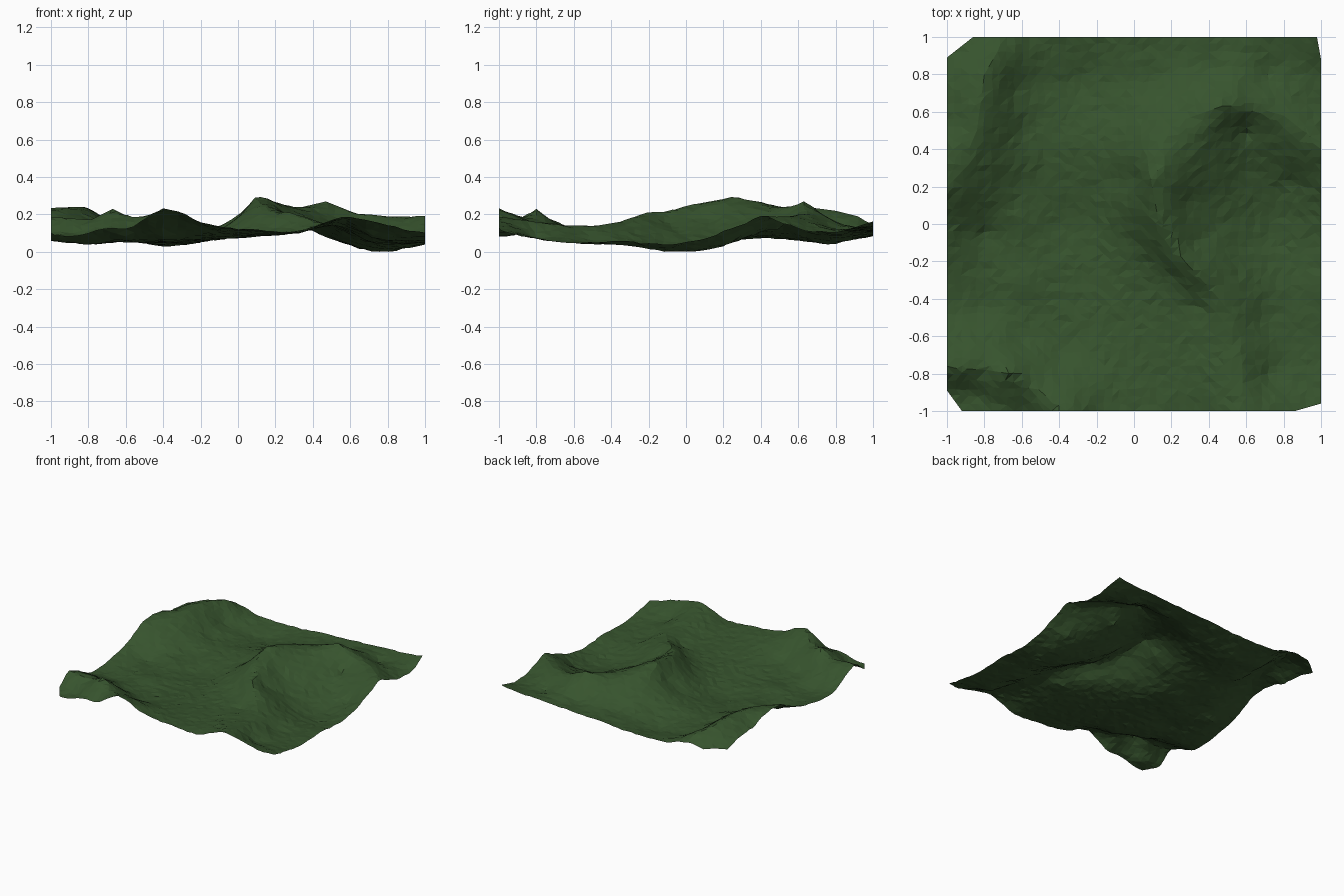
import bpy
import bmesh
import random
from math import hypot
from mathutils import Vector

random.seed(4)
cube = bpy.data.objects.get("Cube")
if cube:
    bpy.data.objects.remove(cube)

# Crest lines of the terrain: x, y, height in hundredths
EAST_CREST = [(58, -100, 20), (58, -80, 17), (57, -60, 14), (52, -48, 15), (42, -36, 17),
              (28, -21, 22), (19, -10, 23), (13, 2, 26), (9, 24, 30), (11, 36, 28),
              (18, 47, 26), (30, 57, 24), (47, 63, 28), (62, 63, 22), (80, 58, 20),
              (94, 47, 20), (100, 39, 20)]
WEST_CREST = [(-100, 18, 23), (-90, 36, 25), (-84, 50, 25), (-82, 65, 25), (-80, 80, 23),
              (-73, 92, 20), (-70, 100, 15)]
SOUTH_CREST = [(-100, -77, 20), (-79, -78, 18), (-67, -80, 24), (-55, -85, 19),
               (-47, -92, 21), (-40, -100, 24)]

# Spot heights between the crests
BASIN = [(75, 5, 1), (78, -10, 1), (60, -12, 5), (82, -22, 3), (45, 0, 10), (30, 12, 17),
         (32, -10, 16), (62, 30, 8), (85, 22, 5), (70, -50, 6), (72, -80, 8), (60, 50, 13),
         (100, -100, 12), (100, -80, 8), (100, -60, 6), (100, -35, 7), (100, 0, 6),
         (100, 20, 12), (75, -100, 17)]
VALLEY = [(-100, -50, 7), (-80, -45, 5), (-60, -62, 8), (-40, -70, 8), (-40, -30, 6),
          (-20, -50, 8), (0, -70, 10), (30, -70, 11), (20, -50, 10), (-100, -12, 11),
          (-80, -5, 5), (-60, 20, 8), (-60, -30, 8), (-60, 0, 8), (-40, 0, 4), (-20, 0, 6),
          (-30, 40, 10), (-60, 50, 10), (-10, 22, 12), (0, 24, 18), (0, -8, 13),
          (10, -20, 13), (21, -29, 13), (34, -43, 11), (-27, 77, 5), (-10, 60, 11),
          (-50, 80, 8), (-64, 72, 12)]
BORDER = [(-100, -90, 10), (-85, -90, 10), (-80, -100, 11), (-58, -100, 13), (-30, -100, 22),
          (-20, -100, 17), (-8, -100, 14), (10, -100, 13), (33, -100, 11), (-28, 100, 10),
          (9, 100, 12), (37, 100, 13), (10, 76, 11), (40, 82, 13), (72, 80, 12),
          (100, 52, 16), (100, 64, 12), (100, 80, 11), (100, 100, 18), (70, 100, 15),
          (-55, 100, 11), (-100, 55, 18), (-100, 70, 17), (-92, 64, 22), (-100, 89, 13),
          (-86, 100, 13)]


def sample_line(points, step=0.05):
    """Spread points evenly along a crest so that it stays sharp."""
    pts = [Vector(p) / 100 for p in points]
    out = [pts[0]]
    for a, b in zip(pts, pts[1:]):
        n = max(1, round((b - a).length / step))
        out += [a.lerp(b, i / n) for i in range(1, n + 1)]
    return out


def solve(rows):
    """Gaussian elimination with pivoting on an augmented matrix."""
    n = len(rows)
    for i in range(n):
        p = max(range(i, n), key=lambda r: abs(rows[r][i]))
        rows[i], rows[p] = rows[p], rows[i]
        for r in range(i + 1, n):
            f = rows[r][i] / rows[i][i]
            if f:
                rows[r] = [u - f * v for u, v in zip(rows[r], rows[i])]
    result = [0.0] * n
    for i in reversed(range(n)):
        rest = sum(rows[i][j] * result[j] for j in range(i + 1, n))
        result[i] = (rows[i][n] - rest) / rows[i][i]
    return result


# Surface stretched through all the spot heights
crests = [p for line in (EAST_CREST, WEST_CREST, SOUTH_CREST) for p in sample_line(line)]
spots = [Vector(p) / 100 for p in BASIN + VALLEY + BORDER] + crests
weights = solve([[hypot(p.x - q.x, p.y - q.y) for q in spots] + [p.z] for p in spots])


def height(x, y):
    return sum(w * hypot(x - q.x, y - q.y) for w, q in zip(weights, spots))


# Faceted sheet with slightly irregular triangles
N = 50
bm = bmesh.new()
bmesh.ops.create_grid(bm, x_segments=N, y_segments=N, size=1)
inner = [v for v in bm.verts if not v.is_boundary]
for v in bm.verts:
    if not v.is_boundary:
        v.co.x += random.uniform(-0.2, 0.2) * 2 / N
        v.co.y += random.uniform(-0.2, 0.2) * 2 / N
    v.co.z = height(v.co.x, v.co.y) + random.uniform(-0.004, 0.004)

# Pull close vertices onto the crests
for p in crests:
    near = min(inner, key=lambda v: (v.co.xy - p.xy).length)
    if (near.co.xy - p.xy).length < 0.6 / N * 2 and max(abs(p.x), abs(p.y)) < 0.97:
        near.co = p

# Clipped corners
for a, b in [((-1, -0.89), (-0.92, -1)), ((-1, 0.89), (-0.86, 1)),
             ((1, -0.96), (0.86, -1)), ((1, 0.88), (0.98, 0.99))]:
    mid = Vector((a[0] + b[0], a[1] + b[1], 0)) / 2
    normal = Vector((b[1] - a[1], a[0] - b[0], 0))
    if normal.dot(mid) < 0:
        normal.negate()
    bmesh.ops.bisect_plane(bm, geom=bm.verts[:] + bm.edges[:] + bm.faces[:],
                           plane_co=mid, plane_no=normal, clear_outer=True)
bmesh.ops.triangulate(bm, faces=bm.faces[:], quad_method='SHORT_EDGE')
lowest = min(v.co.z for v in bm.verts)
for v in bm.verts:
    v.co.z -= lowest

mesh = bpy.data.meshes.new("terrain")
bm.to_mesh(mesh)
bm.free()
terrain = bpy.data.objects.new("terrain", mesh)
bpy.context.collection.objects.link(terrain)

# Grass colour
grass = bpy.data.materials.new("grass_green")
grass.use_nodes = True
colour = (0.038, 0.088, 0.027, 1)
grass.diffuse_color = colour
grass.node_tree.nodes["Principled BSDF"].inputs["Base Color"].default_value = colour
mesh.materials.append(grass)
